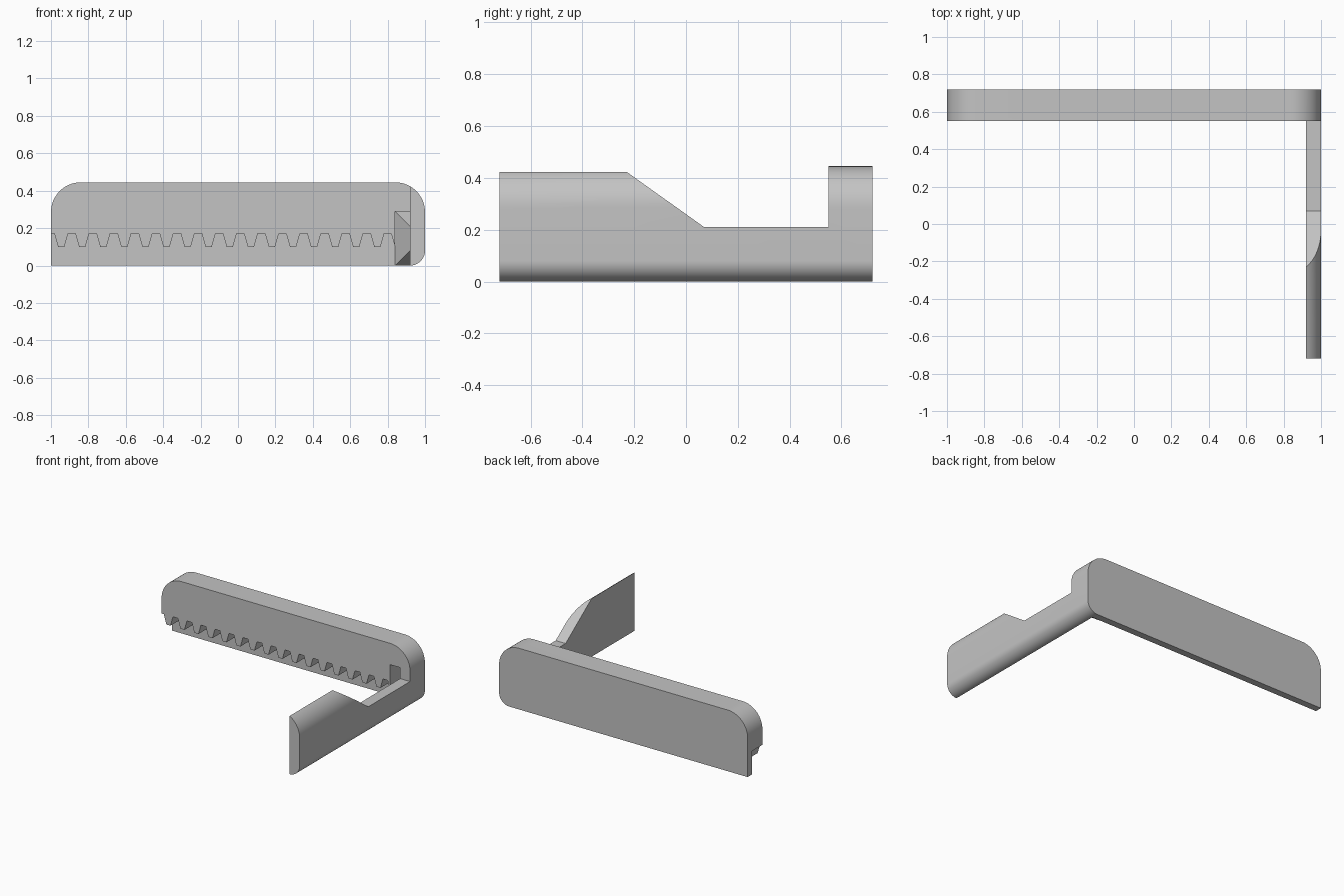
import bpy, bmesh
from math import cos, sin, pi
from mathutils import Vector

cube = bpy.data.objects.get("Cube")
if cube:
    bpy.data.objects.remove(cube)

grey = bpy.data.materials.new("light_grey")
grey.use_nodes = True
grey.diffuse_color = (0.55, 0.55, 0.55, 1)
grey.node_tree.nodes["Principled BSDF"].inputs["Base Color"].default_value = (0.55, 0.55, 0.55, 1)


def add_object(name, bm):
    bmesh.ops.recalc_face_normals(bm, faces=bm.faces)
    mesh = bpy.data.meshes.new(name)
    bm.to_mesh(mesh)
    bm.free()
    mesh.materials.append(grey)
    obj = bpy.data.objects.new(name, mesh)
    bpy.context.collection.objects.link(obj)
    return obj


def prism(name, points, direction):
    """Extrude a closed polygon along a direction."""
    bm = bmesh.new()
    face = bm.faces.new([bm.verts.new(p) for p in points])
    moved = bmesh.ops.extrude_face_region(bm, geom=[face])["geom"]
    bmesh.ops.translate(bm, vec=direction,
                        verts=[v for v in moved if isinstance(v, bmesh.types.BMVert)])
    return add_object(name, bm)


def arc(cx, cz, r, start, steps=16):
    """Quarter circle, counter-clockwise from the start angle."""
    return [(cx + r * cos(start + pi / 2 * i / steps), cz + r * sin(start + pi / 2 * i / steps))
            for i in range(steps + 1)]


TOP, RADIUS, FOOT = 0.445, 0.16, 0.08
ARM_X, POCKET_X = 0.92, 0.84
FRONT, BACK, PLATE = 0.55, 0.72, 0.67

# Rounded end outline, running the full depth
outline = [(-1, 0)] + arc(1 - FOOT, FOOT, FOOT, -pi / 2)
outline += arc(1 - RADIUS, TOP - RADIUS, RADIUS, 0)
outline += arc(RADIUS - 1, TOP - RADIUS, RADIUS, pi / 2)
body = prism("rack_and_arm", [(x, -BACK, z) for x, z in outline], (0, 2 * BACK, 0))

# Space beside the arm
corners = [(-1.2, -1), (ARM_X, -1), (ARM_X, FRONT), (-1.2, FRONT)]
side_cut = prism("side_cutter", [(x, y, -0.2) for x, y in corners], (0, 0, 1))

# Sloped step along the top of the arm
step = [(-0.3, 0.424 + 0.07 * 0.71), (0.07, 0.21), (FRONT, 0.21), (FRONT, 0.8), (-0.3, 0.8)]
step_cut = prism("step_cutter", [(0.8, y, z) for y, z in step], (0.4, 0, 0))

# Rack teeth and the pocket at the root of the arm
root, tip, pitch = 0.17, 0.1, 0.1127
relief = [(-1.2, -0.2), (-1.2, root)]
for i in range(16):
    x = -0.982 + i * pitch
    relief += [(x, root), (x + 0.02, tip), (x + 0.053, tip), (x + 0.073, root)]
relief += [(POCKET_X - 0.021, root), (POCKET_X, tip), (POCKET_X, 0.29), (ARM_X, 0.29), (ARM_X, -0.2)]
relief_cut = prism("teeth_cutter", [(x, 0.4, z) for x, z in relief], (0, PLATE - 0.4, 0))

# Cut the solid, then drop the cutters
for cutter in (side_cut, step_cut, relief_cut):
    cutter.hide_render = True
    mod = body.modifiers.new(cutter.name, 'BOOLEAN')
    mod.operation = 'DIFFERENCE'
    mod.solver = 'EXACT'
    mod.object = cutter
bpy.context.view_layer.update()
graph = bpy.context.evaluated_depsgraph_get()
result = bpy.data.meshes.new_from_object(body.evaluated_get(graph))
body.modifiers.clear()
body.data = result
for cutter in (side_cut, step_cut, relief_cut):
    bpy.data.objects.remove(cutter)

# Tapered gusset in the pocket, bracing the arm
bm = bmesh.new()
for p in [(POCKET_X, PLATE, 0), (ARM_X, PLATE, 0), (ARM_X, PLATE, 0.29), (POCKET_X, PLATE, 0.29),
          (ARM_X, FRONT, 0.08), (ARM_X, FRONT, 0.21)]:
    bm.verts.new(Vector(p))
bmesh.ops.convex_hull(bm, input=bm.verts)
bmesh.ops.dissolve_limit(bm, angle_limit=0.01, verts=bm.verts, edges=bm.edges)
add_object("arm_gusset", bm)

# Smooth the rounded ends, keep the edges sharp
bpy.ops.object.select_all(action='DESELECT')
body.select_set(True)
bpy.context.view_layer.objects.active = body
bpy.ops.object.shade_smooth_by_angle(angle=pi / 6)
